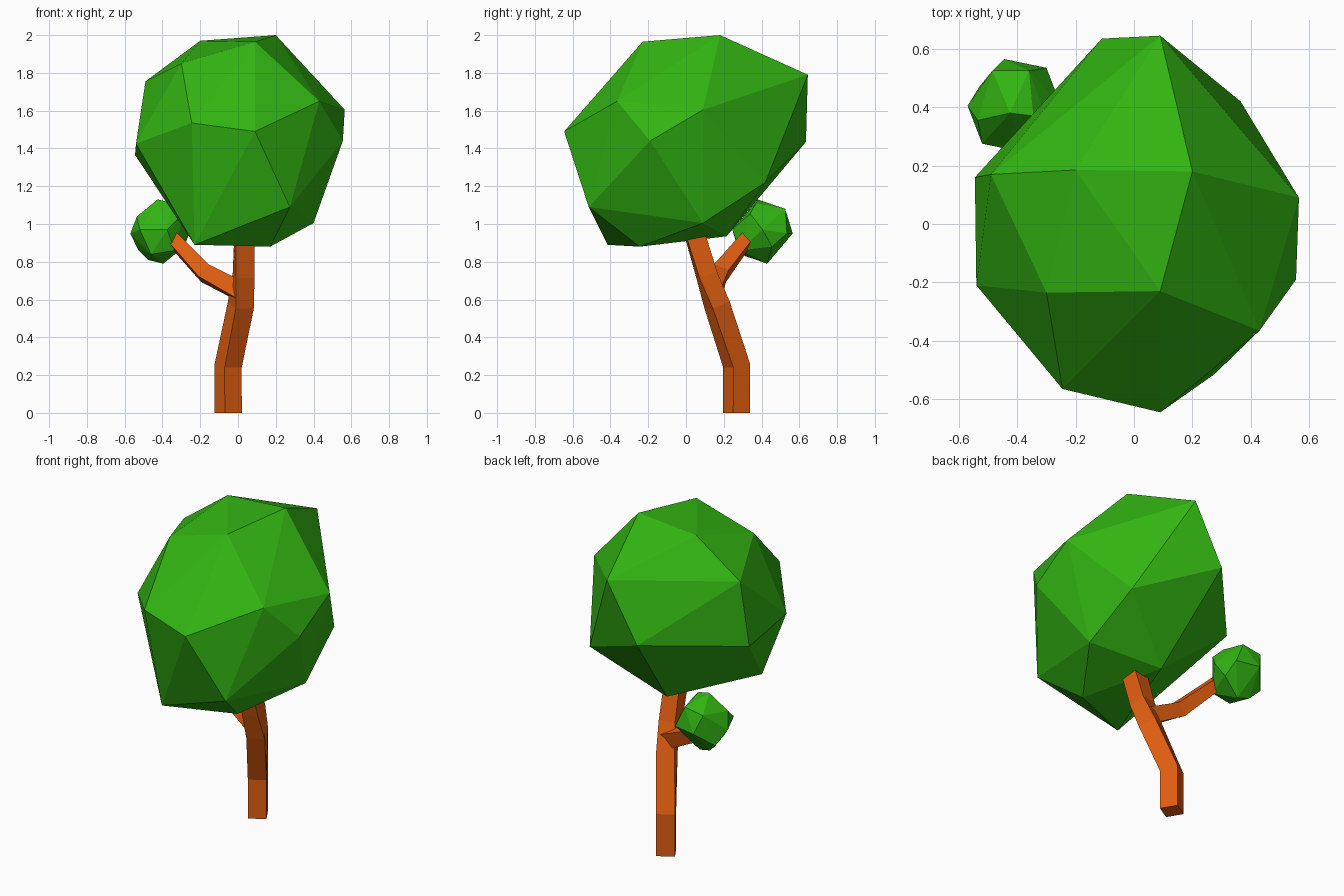
import bpy
import bmesh
from math import radians, cos, sin
from mathutils import Vector

default_cube = bpy.data.objects.get("Cube")
if default_cube:
    bpy.data.objects.remove(default_cube, do_unlink=True)


def make_material(name, rgb):
    mat = bpy.data.materials.new(name)
    mat.use_nodes = True
    colour = (*rgb, 1.0)
    mat.diffuse_color = colour
    shader = mat.node_tree.nodes["Principled BSDF"]
    shader.inputs["Base Color"].default_value = colour
    shader.inputs["Roughness"].default_value = 0.9
    return mat


leaf_green = make_material("leaf green", (0.032, 0.46, 0.006))
bark_orange = make_material("bark orange", (0.74, 0.11, 0.005))


def finish(bm, name, mat):
    """Turn a bmesh into a flat-shaded object with one material."""
    bmesh.ops.recalc_face_normals(bm, faces=bm.faces)
    mesh = bpy.data.meshes.new(name)
    bm.to_mesh(mesh)
    bm.free()
    mesh.materials.append(mat)
    obj = bpy.data.objects.new(name, mesh)
    bpy.context.collection.objects.link(obj)
    return obj


def faceted_clump(name, corners):
    """Wrap a faceted leaf clump around its corner points."""
    bm = bmesh.new()
    for corner in corners:
        bm.verts.new(corner)
    hull = bmesh.ops.convex_hull(bm, input=bm.verts)
    inside = [v for v in hull["geom_interior"] if isinstance(v, bmesh.types.BMVert)]
    bmesh.ops.delete(bm, geom=inside, context="VERTS")
    return finish(bm, name, leaf_green)


def square_limb(name, path, widths, turns):
    """Sweep a square section along a path, with a width and turn per ring."""
    bm = bmesh.new()
    points = [Vector(p) for p in path]
    last = len(points) - 1
    up = Vector((0, 0, 1))
    rings = []
    for i, (point, width, turn) in enumerate(zip(points, widths, turns)):
        before = (point - points[i - 1]).normalized() if i > 0 else Vector()
        after = (points[i + 1] - point).normalized() if i < last else Vector()
        tilt = up.rotation_difference(before + after)
        if i == 0 and point.z == 0:
            tilt.identity()
        ring = []
        for k in range(4):
            angle = radians(turn + 45 + 90 * k)
            corner = Vector((cos(angle), sin(angle), 0)) * width * 0.7071
            ring.append(bm.verts.new(point + tilt @ corner))
        rings.append(ring)
    for low, high in zip(rings, rings[1:]):
        for k in range(4):
            n = (k + 1) % 4
            bm.faces.new((low[k], low[n], high[n], high[k]))
    bm.faces.new(rings[0][::-1])
    bm.faces.new(rings[-1])
    return finish(bm, name, bark_orange)


# Large lopsided crown
crown_top = [
    (0.2, 0.18, 2), (0.09, -0.23, 1.965), (-0.2, 0.185, 1.97),
    (-0.3, -0.235, 1.85), (-0.49, 0.17, 1.755), (0.09, 0.645, 1.79),
]
crown_middle = [
    (0.43, -0.365, 1.65), (0.565, 0.09, 1.605), (0.555, -0.19, 1.44),
    (0.09, -0.645, 1.49), (-0.245, -0.565, 1.535), (-0.54, -0.21, 1.425),
    (-0.545, 0.16, 1.365), (-0.11, 0.635, 1.435),
]
crown_bottom = [
    (0.275, -0.515, 1.09), (0.4, 0.09, 1.005), (0.17, -0.245, 0.88),
    (-0.23, -0.415, 0.89), (0.365, 0.42, 1.22), (-0.02, 0.215, 0.935),
]
faceted_clump("crown", crown_top + crown_middle + crown_bottom)

# Small round leaf clump: half of its corners, then their opposites
clump_centre = Vector((-0.41, 0.405, 0.96))
half = [Vector(p) for p in (
    (-0.425, 0.38, 1.13), (-0.345, 0.37, 1.11), (-0.485, 0.525, 1.06),
    (-0.36, 0.525, 1.08), (-0.445, 0.565, 0.95), (-0.3, 0.535, 0.95),
    (-0.57, 0.405, 0.95), (-0.535, 0.355, 1.04), (-0.53, 0.47, 0.865),
)]
faceted_clump("small_leaf_clump", half + [2 * clump_centre - p for p in half])

# Bent trunk
square_limb(
    "trunk",
    [(-0.052, 0.268, 0), (-0.052, 0.268, 0.25), (0.015, 0.165, 0.57),
     (0.03, 0.11, 0.73), (0.035, 0.045, 0.95)],
    [0.105, 0.105, 0.105, 0.1, 0.1],
    [31, 31, 25, 10, 5],
)

# Side branch carrying the small clump
square_limb(
    "branch",
    [(0.02, 0.14, 0.64), (-0.175, 0.18, 0.74), (-0.35, 0.325, 0.925)],
    [0.095, 0.085, 0.065],
    [0, 0, 0],
)
